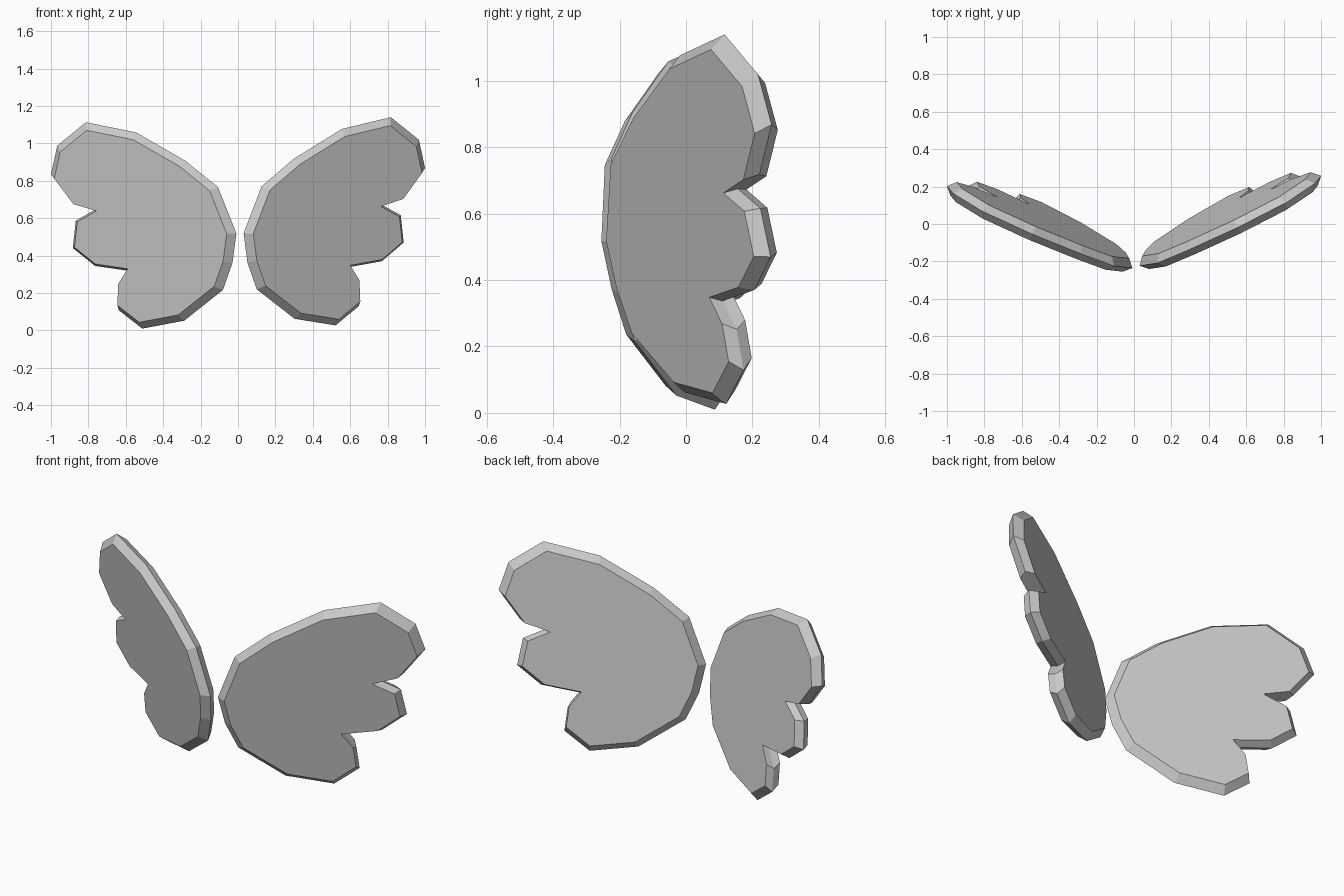
import bpy, bmesh
from mathutils import Vector

if "Cube" in bpy.data.objects:
    bpy.data.objects.remove(bpy.data.objects["Cube"])

# Wing outline at its widest loop, seen from the front (x, z), starting at the root
OUTLINE = [(.03, .52), (.126, .77), (.297, .917), (.555, 1.077), (.817, 1.14),
           (.967, 1.02), (1.0, .868), (.892, .718), (.763, .675), (.87, .616),
           (.886, .47), (.769, .37), (.587, .337), (.64, .252), (.645, .129),
           (.522, .027), (.303, .062), (.1, .22), (.05, .364)]
HALF = 0.04      # half thickness of the plate
INSET = 0.93     # size of the flat faces relative to the widest loop


def wing(name, side, stretch, shift, droop, sweep, lean=-0.15):
    """Plate with a chamfered rim, lying in a swept-back, forward-leaning plane."""
    mid = []
    for x, z in OUTLINE:
        px, pz = x * stretch + shift, z - droop * x
        y = -0.24 + sweep * px + lean * (pz - 0.52)
        mid.append(Vector((side * px, y, pz)))
    cx, cz = 0.5, 0.57
    centre = Vector((side * cx, -0.24 + sweep * cx + lean * (cz - 0.52), cz))
    back = Vector((-side * sweep, 1, -lean)).normalized() * HALF

    bm = bmesh.new()
    front_loop = [bm.verts.new(centre + (p - centre) * INSET - back) for p in mid]
    mid_loop = [bm.verts.new(p) for p in mid]
    back_loop = [bm.verts.new(centre + (p - centre) * INSET + back) for p in mid]
    n = len(mid)
    # Flat front and back faces
    bm.faces.new(front_loop)
    bm.faces.new(back_loop[::-1])
    # Two chamfer bands around the rim
    for a, b in ((front_loop, mid_loop), (mid_loop, back_loop)):
        for i in range(n):
            j = (i + 1) % n
            bm.faces.new((a[j], a[i], b[i], b[j]))
    bmesh.ops.recalc_face_normals(bm, faces=bm.faces)
    me = bpy.data.meshes.new(name)
    bm.to_mesh(me)
    bm.free()
    ob = bpy.data.objects.new(name, me)
    bpy.context.collection.objects.link(ob)
    return ob


# The left wing is opened a little wider and rolled slightly down
wing("right_wing", 1, 1.0, 0.0, 0.0, 0.55)
wing("left_wing", -1, 1.022, -0.022, 0.033, 0.49)
